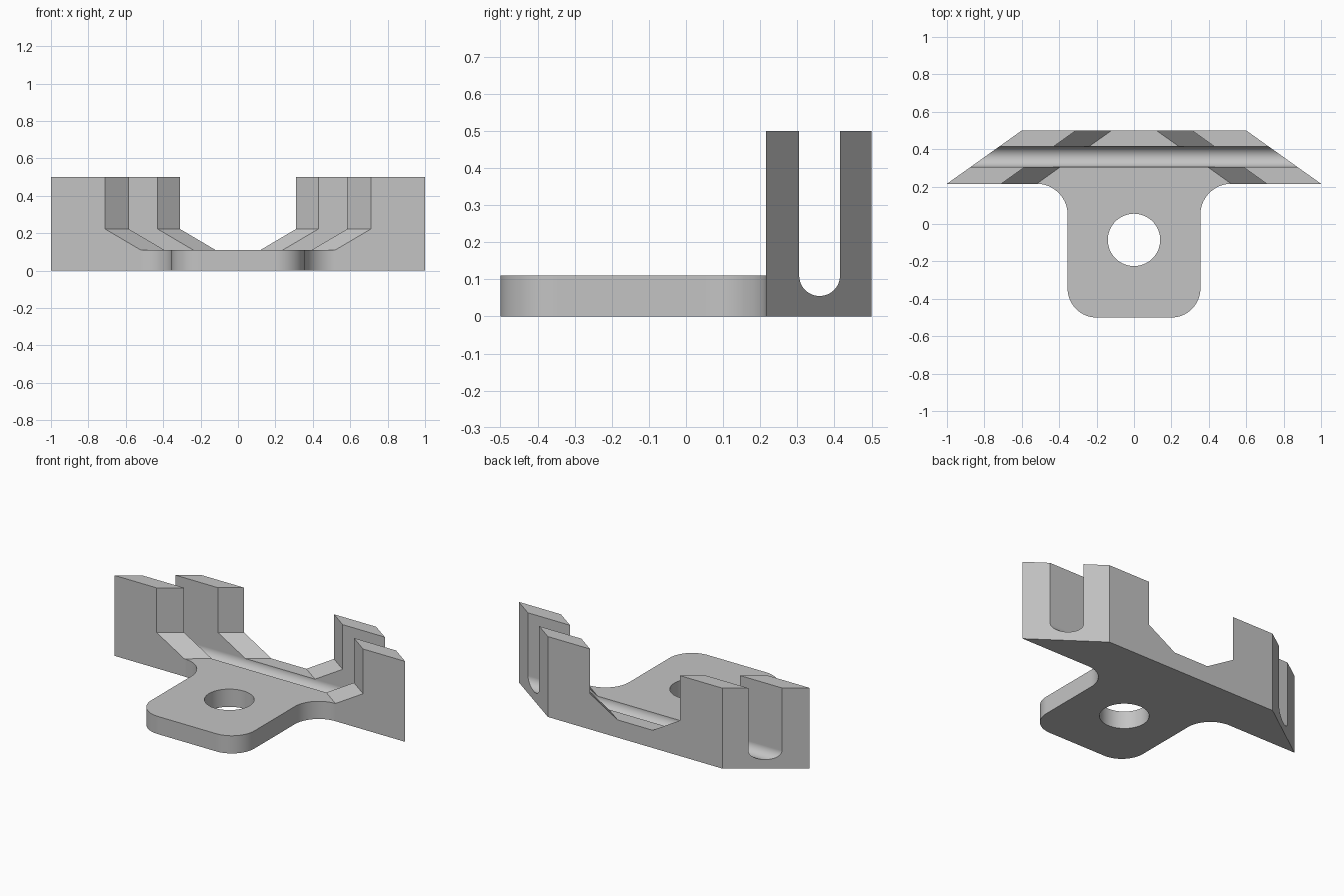
import bpy, bmesh
from math import sin, cos, pi, radians

cube = bpy.data.objects.get("Cube")
if cube:
    bpy.data.objects.remove(cube, do_unlink=True)

FRONT, BACK, HEIGHT, PLATE = 0.215, 0.5, 0.5, 0.11
SLANT = 0.4 / (BACK - FRONT)          # sideways run of the slanted faces

grey = bpy.data.materials.new("plain grey")
grey.use_nodes = True
colour = (0.55, 0.55, 0.55, 1)
grey.diffuse_color = colour
grey.node_tree.nodes["Principled BSDF"].inputs["Base Color"].default_value = colour


def arc(cx, cy, r, a0, a1, n=20):
    return [(cx + r * cos(radians(a0 + (a1 - a0) * i / n)),
             cy + r * sin(radians(a0 + (a1 - a0) * i / n))) for i in range(n + 1)]


def mirrored(half):
    """Close a right-hand half profile with its mirror image."""
    return half + [(-x, y) for x, y in reversed(half)]


def loft(name, loop_a, loop_b):
    """Solid between two matching loops of 3D points."""
    bm = bmesh.new()
    a = [bm.verts.new(p) for p in loop_a]
    b = [bm.verts.new(p) for p in loop_b]
    bm.faces.new(a)
    bm.faces.new(b)
    for i in range(len(a)):
        j = (i + 1) % len(a)
        bm.faces.new((a[i], a[j], b[j], b[i]))
    bmesh.ops.recalc_face_normals(bm, faces=bm.faces)
    mesh = bpy.data.meshes.new(name)
    bm.to_mesh(mesh)
    bm.free()
    mesh.materials.append(grey)
    ob = bpy.data.objects.new(name, mesh)
    bpy.context.collection.objects.link(ob)
    return ob


def upright(name, outline, z0, z1):
    return loft(name, [(x, y, z0) for x, y in outline], [(x, y, z1) for x, y in outline])


# Full plan outline: rounded tab, fillets, and trapezoid bar
r = 0.155
half = (arc(0.355 - r, -0.5 + r, r, -90, 0)
        + arc(0.52, FRONT - 0.165, 0.165, 180, 90)
        + [(1.0, FRONT), (0.6, BACK)])
half[-3] = (0.52, FRONT)
bracket = upright("bracket", mirrored(half), 0, HEIGHT)

# Space above the tab
tab_space = upright("tab_space_cutter", [(-0.53, -0.7), (0.53, -0.7), (0.53, FRONT), (-0.53, FRONT)],
                    PLATE, 0.7)


# Slanted middle gap with sloping lower flanks
def gap_loop(y):
    s = (y - FRONT) * SLANT
    prof = mirrored([(0.52 - s, PLATE), (0.71 - s, 0.222), (0.71 - s, 0.7)])
    return [(x, y, z) for x, z in prof]


gap = loft("gap_cutter", gap_loop(0.2), gap_loop(0.52))

# Round-bottomed slot along the bar
slot_profile = [(0.305, 0.7)] + arc(0.36, 0.11, 0.055, 180, 360, 32) + [(0.415, 0.7)]
slot = loft("slot_cutter", [(-1.2, y, z) for y, z in slot_profile],
            [(1.2, y, z) for y, z in slot_profile])

# Screw hole
hole = upright("hole_cutter", arc(0, -0.085, 0.14, 0, 360, 64)[:-1], -0.1, 0.3)

cutters = [tab_space, gap, slot, hole]
for cutter in cutters:
    cutter.hide_render = True
    mod = bracket.modifiers.new(cutter.name, "BOOLEAN")
    mod.operation, mod.solver, mod.object = "DIFFERENCE", "EXACT", cutter

# Apply the cuts and merge leftover coplanar faces
graph = bpy.context.evaluated_depsgraph_get()
result = bpy.data.meshes.new_from_object(bracket.evaluated_get(graph))
bracket.modifiers.clear()
bracket.data = result
for cutter in cutters:
    bpy.data.objects.remove(cutter, do_unlink=True)
bm = bmesh.new()
bm.from_mesh(result)
bmesh.ops.remove_doubles(bm, verts=bm.verts, dist=0.0001)
bmesh.ops.dissolve_limit(bm, angle_limit=radians(0.5), verts=bm.verts, edges=bm.edges)
bm.to_mesh(result)
bm.free()

# Smooth the curves, keep the corners crisp
bpy.ops.object.select_all(action="DESELECT")
bracket.select_set(True)
bpy.context.view_layer.objects.active = bracket
bpy.ops.object.shade_smooth_by_angle(angle=radians(25))
weighted = bracket.modifiers.new("even_shading", "WEIGHTED_NORMAL")
weighted.keep_sharp = True
